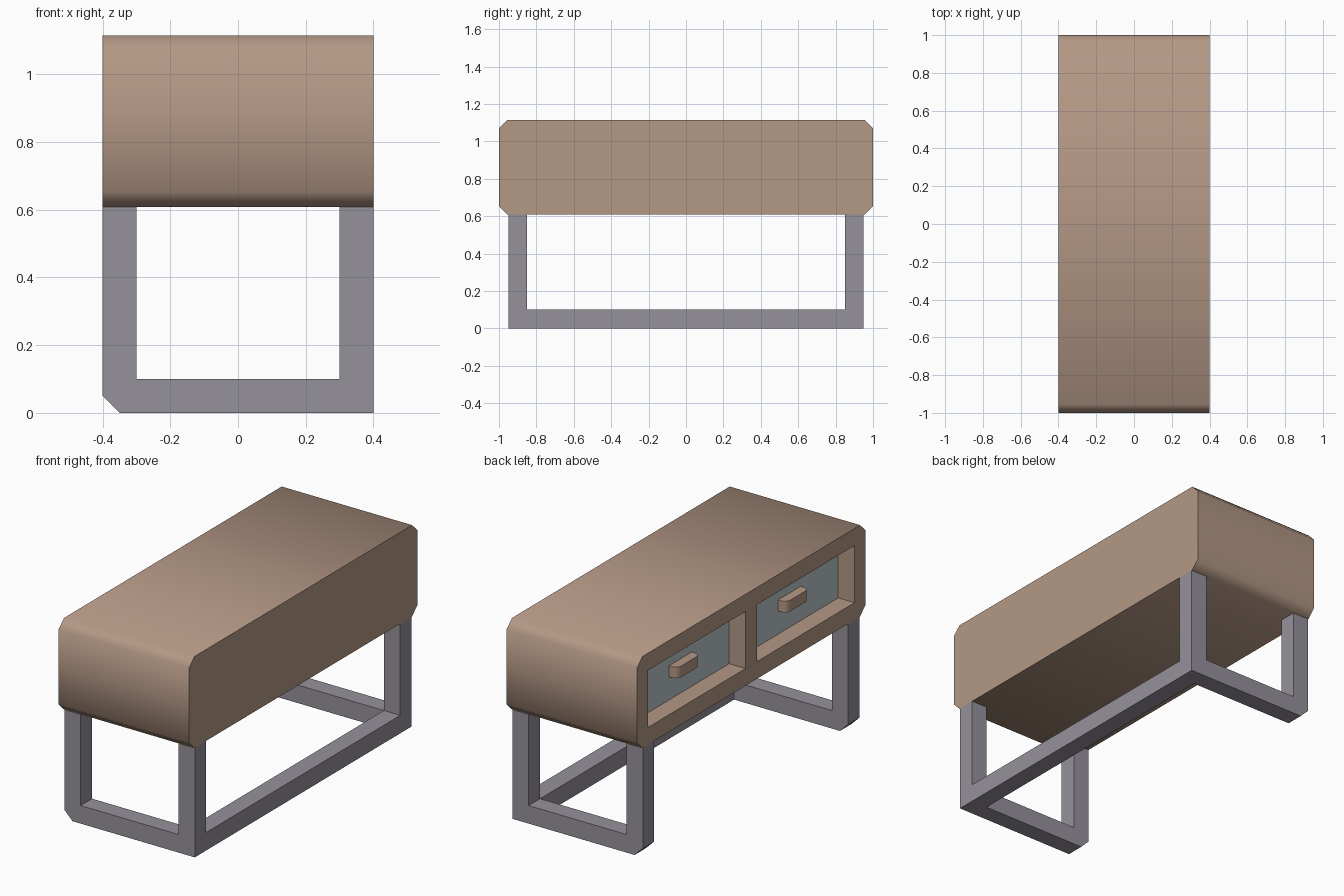
import bpy
import bmesh
import math

cube = bpy.data.objects.get("Cube")
if cube:
    bpy.data.objects.remove(cube, do_unlink=True)


def material(name, rgb):
    mat = bpy.data.materials.new(name)
    mat.use_nodes = True
    color = (*rgb, 1.0)
    mat.diffuse_color = color
    mat.node_tree.nodes["Principled BSDF"].inputs["Base Color"].default_value = color
    return mat


WOOD = material("warm tan wood", (0.456, 0.314, 0.235))
METAL = material("grey metal", (0.30, 0.283, 0.328))
PANEL = material("pale blue grey panel", (0.50, 0.558, 0.584))


def prism(name, points, vector, mat):
    """Extrude a closed flat outline along a vector."""
    bm = bmesh.new()
    face = bm.faces.new([bm.verts.new(p) for p in points])
    top = bmesh.ops.extrude_face_region(bm, geom=[face])["geom"]
    bmesh.ops.translate(bm, vec=vector, verts=[v for v in top if isinstance(v, bmesh.types.BMVert)])
    bmesh.ops.recalc_face_normals(bm, faces=bm.faces)
    mesh = bpy.data.meshes.new(name)
    bm.to_mesh(mesh)
    bm.free()
    mesh.materials.append(mat)
    obj = bpy.data.objects.new(name, mesh)
    bpy.context.collection.objects.link(obj)
    return obj


def box(name, low, high, mat):
    (x0, y0, z0), (x1, y1, z1) = low, high
    base = [(x0, y0, z0), (x1, y0, z0), (x1, y1, z0), (x0, y1, z0)]
    return prism(name, base, (0, 0, z1 - z0), mat)


def smooth(obj, degrees):
    bpy.ops.object.select_all(action="DESELECT")
    obj.select_set(True)
    bpy.context.view_layer.objects.active = obj
    bpy.ops.object.shade_smooth_by_angle(angle=math.radians(degrees))


HALF_W = 0.4
BOTTOM, TOP, CHAMFER = 0.608, 1.115, 0.046
BAR = 0.1
RECESS, PLATE = 0.1, 0.005
MID_Z = (BOTTOM + TOP) / 2

# Cabinet body: chamfered outline running across the width
a, b = 1.0, 1.0 - CHAMFER
outline = [(b, BOTTOM), (a, BOTTOM + CHAMFER), (a, TOP - CHAMFER), (b, TOP)]
outline += [(-y, z) for y, z in reversed(outline)]
body = prism("cabinet_body", [(-HALF_W, y, z) for y, z in outline], (2 * HALF_W, 0, 0), WOOD)

# Two drawer recesses cut into the side
for side, label in ((-1, "front"), (1, "back")):
    y0, y1 = sorted((side * 0.05, side * 0.905))
    z0, z1 = MID_Z - 0.158, MID_Z + 0.158
    back = -HALF_W + RECESS
    cutter = box("recess_cutter", (-0.6, y0, z0), (back + PLATE, y1, z1), WOOD)
    cut = body.modifiers.new("recess", "BOOLEAN")
    cut.operation, cut.solver, cut.object = "DIFFERENCE", "EXACT", cutter
    bpy.ops.object.select_all(action="DESELECT")
    body.select_set(True)
    bpy.context.view_layer.objects.active = body
    bpy.ops.object.modifier_apply(modifier=cut.name)
    bpy.data.objects.remove(cutter, do_unlink=True)

    # Drawer front and its round-cornered handle
    box(label + "_drawer_panel", (back, y0, z0), (back + PLATE, y1, z1), PANEL)
    half, depth, radius = 0.1, 0.052, 0.034
    arc = [math.radians(t) for t in (0, 30, 60, 90)]
    corner = [(back - depth + radius - radius * math.sin(t),
               half - radius + radius * math.cos(t)) for t in arc]
    shape = [(back, half)] + corner
    shape += [(x, -y) for x, y in reversed(shape)]
    mid_y = (y0 + y1) / 2
    handle = prism(label + "_drawer_handle",
                   [(x, mid_y + y, MID_Z - 0.03) for x, y in shape], (0, 0, 0.062), WOOD)
    smooth(handle, 40)

smooth(body, 60)

# U-shaped end frames, chamfered at one foot
w, n = HALF_W, HALF_W - BAR
u_shape = [(-w, BOTTOM), (-w, 0.05), (-w + 0.05, 0), (w, 0), (w, BOTTOM),
           (n, BOTTOM), (n, BAR), (-n, BAR), (-n, BOTTOM)]
for y, label in ((-0.95, "front"), (0.85, "back")):
    prism(label + "_leg_frame", [(x, y, z) for x, z in u_shape], (0, BAR, 0), METAL)

# Floor rail joining the frames along the closed side
box("floor_rail", (n, -0.85, 0), (w, 0.85, BAR), METAL)
